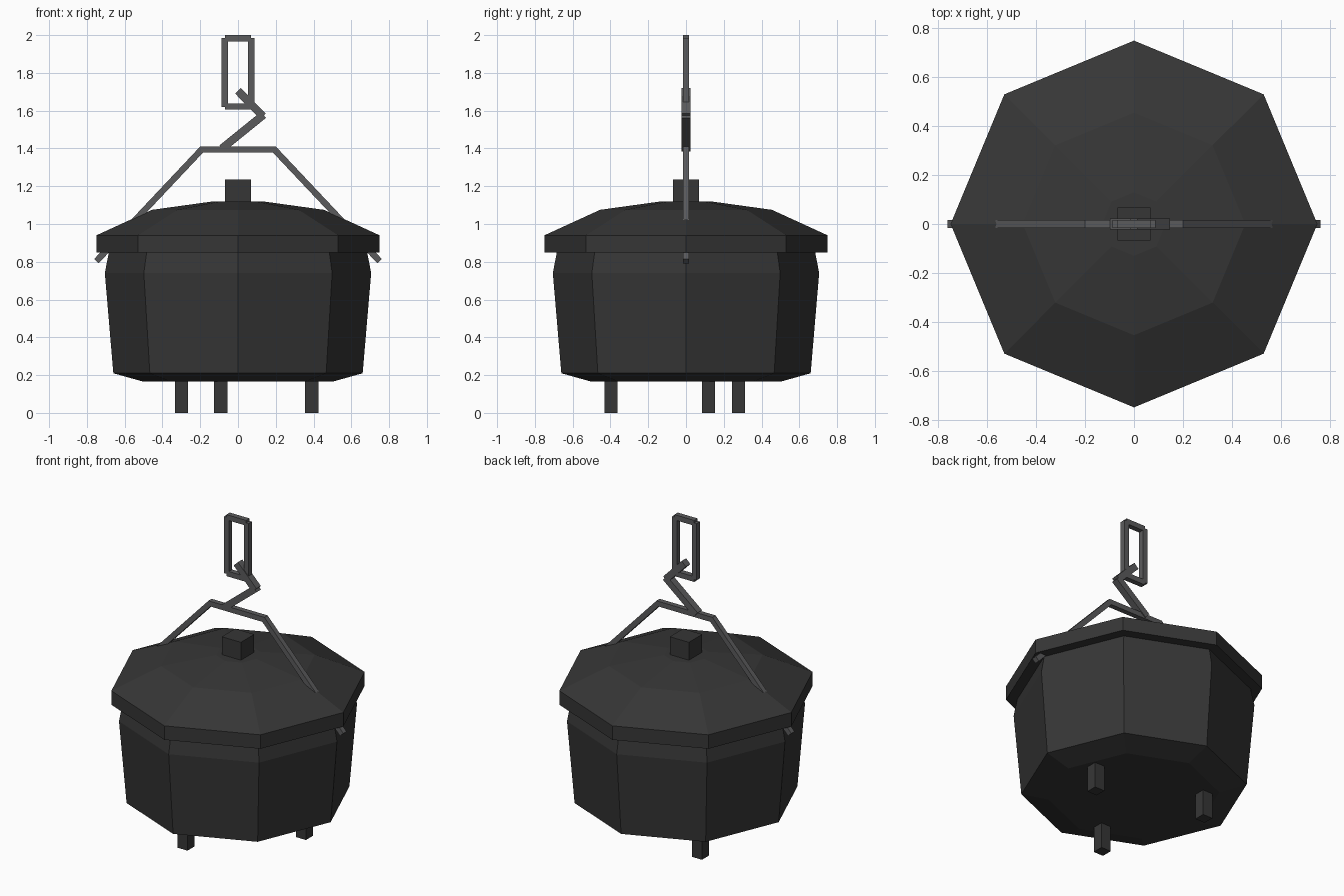
import bpy, bmesh, math
from mathutils import Vector, Matrix

if "Cube" in bpy.data.objects:
    bpy.data.objects.remove(bpy.data.objects["Cube"])


def material(name, rgb):
    m = bpy.data.materials.new(name)
    m.diffuse_color = (*rgb, 1)
    m.use_nodes = True
    m.node_tree.nodes["Principled BSDF"].inputs["Base Color"].default_value = m.diffuse_color
    return m


IRON = material("cast iron", (0.037, 0.037, 0.037))
STEEL = material("grey steel", (0.105, 0.105, 0.108))


def finish(bm, name, mat):
    bmesh.ops.recalc_face_normals(bm, faces=bm.faces)
    me = bpy.data.meshes.new(name)
    bm.to_mesh(me)
    bm.free()
    me.materials.append(mat)
    ob = bpy.data.objects.new(name, me)
    bpy.context.collection.objects.link(ob)
    return ob


def octagon_solid(name, profile, mat):
    """Stack of eight-sided rings (radius, height), capped at both ends."""
    bm = bmesh.new()
    rings = [[bm.verts.new((r * math.cos(i * math.pi / 4),
                            r * math.sin(i * math.pi / 4), z))
              for i in range(8)] for r, z in profile]
    for a, b in zip(rings, rings[1:]):
        for i in range(8):
            j = (i + 1) % 8
            bm.faces.new((a[i], a[j], b[j], b[i]))
    bm.faces.new(rings[0])
    bm.faces.new(rings[-1])
    return finish(bm, name, mat)


def box(name, centre, size, mat):
    bm = bmesh.new()
    bmesh.ops.create_cube(bm, size=1, matrix=Matrix.Translation(centre)
                          @ Matrix.Diagonal((*size, 1)))
    return finish(bm, name, mat)


def bars(name, segments, thick, depth, mat):
    """Square bars in the xz plane, one box for each (x0, z0, x1, z1)."""
    bm = bmesh.new()
    for x0, z0, x1, z1 in segments:
        d = Vector((x1 - x0, 0, z1 - z0))
        mat4 = (Matrix.Translation(((x0 + x1) / 2, 0, (z0 + z1) / 2))
                @ Matrix.Rotation(-math.atan2(d.z, d.x), 4, 'Y')
                @ Matrix.Diagonal((d.length, depth, thick, 1)))
        bmesh.ops.create_cube(bm, size=1, matrix=mat4)
    return finish(bm, name, mat)


# Pot body and its overhanging lid
octagon_solid("pot_body", [(0.5, 0.165), (0.66, 0.21), (0.705, 0.74),
                           (0.682, 0.86)], IRON)
octagon_solid("lid", [(0.75, 0.85), (0.75, 0.94), (0.455, 1.075),
                      (0.13, 1.12)], IRON)
box("lid_knob", (0, 0, 1.17), (0.136, 0.136, 0.13), IRON)

# Three legs spaced evenly around the base
for k in range(3):
    a = math.radians(17 + 120 * k)
    box(f"leg_{k + 1}", (0.408 * math.cos(a), 0.408 * math.sin(a), 0.095),
        (0.07, 0.07, 0.19), IRON)

# Bail handle: flat top bar and two sloping arms
bars("bail_handle", [(-0.2, 1.395, 0.2, 1.395)]
     + [(s * 0.187, 1.4, s * 0.75, 0.803) for s in (-1, 1)],
     0.033, 0.033, STEEL)

# Bent hook resting on the bail
bars("hook", [(-0.085, 1.4, 0.135, 1.578), (0.132, 1.57, 0.0, 1.705)],
     0.042, 0.045, STEEL)

# Chain link held by the hook
bars("chain_link", [(s * 0.07, 1.62, s * 0.07, 1.985) for s in (-1, 1)]
     + [(-0.07, z, 0.07, z) for z in (1.622, 1.984)],
     0.034, 0.034, STEEL)
